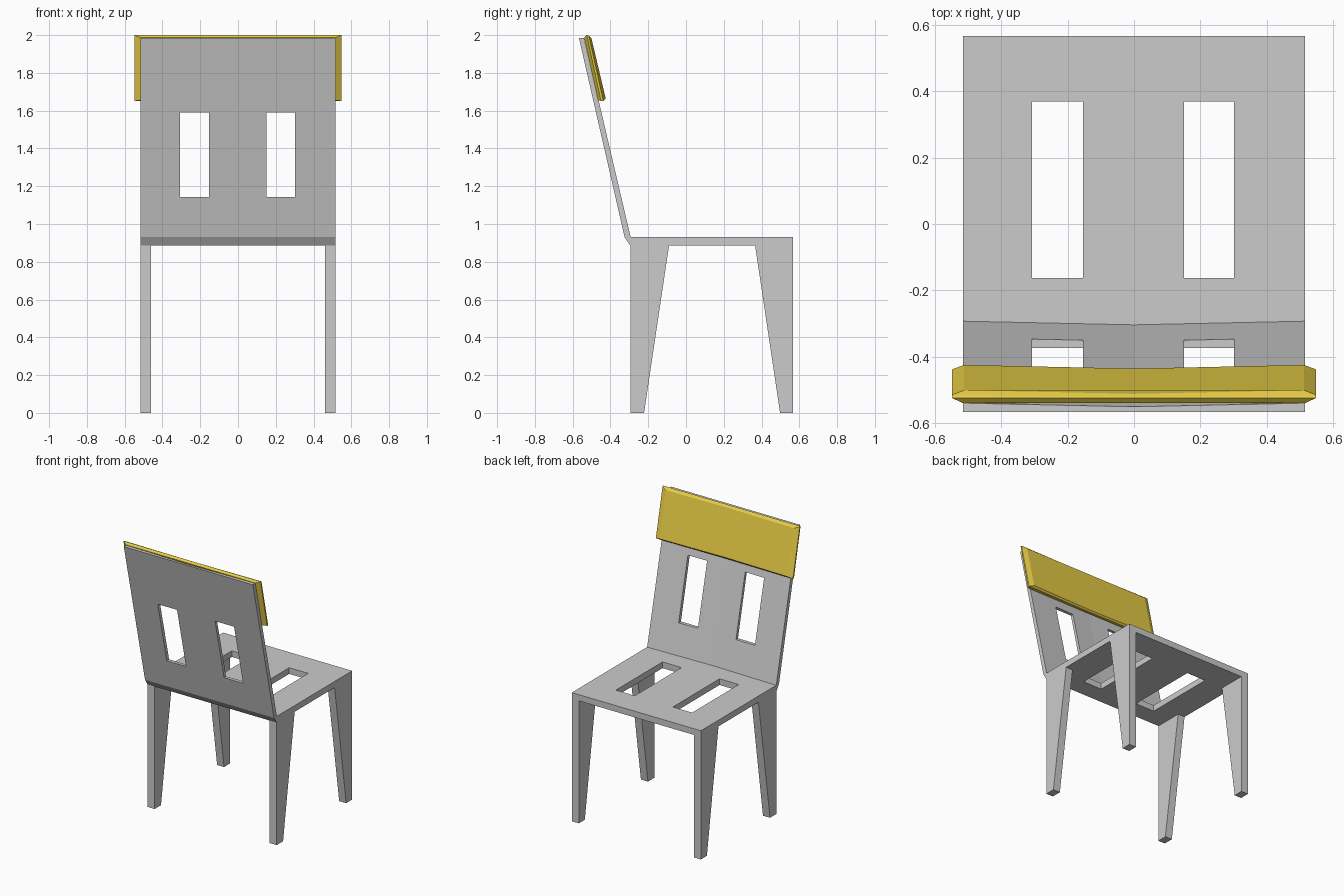
import bpy, bmesh

if "Cube" in bpy.data.objects:
    bpy.data.objects.remove(bpy.data.objects["Cube"])


def make_object(name, bm):
    bmesh.ops.recalc_face_normals(bm, faces=bm.faces)
    mesh = bpy.data.meshes.new(name)
    bm.to_mesh(mesh)
    bm.free()
    obj = bpy.data.objects.new(name, mesh)
    bpy.context.collection.objects.link(obj)
    return obj


def loft(name, rings):
    """Skin equal-length point rings and cap both ends."""
    bm = bmesh.new()
    loops = [[bm.verts.new(p) for p in ring] for ring in rings]
    n = len(loops[0])
    for a, b in zip(loops, loops[1:]):
        for i in range(n):
            j = (i + 1) % n
            bm.faces.new((a[i], a[j], b[j], b[i]))
    bm.faces.new(loops[0])
    bm.faces.new(loops[-1])
    return make_object(name, bm)


def box_rings(x0, x1, y0, y1, z0, z1):
    return [[(x0, y0, z), (x1, y0, z), (x1, y1, z), (x0, y1, z)] for z in (z0, z1)]


HALF = 0.516


# Seat and leaning back as one bent sheet; its inner face dips slightly at the middle
def sheet_section(x, dip):
    profile = [(0.567, 0.885), (0.567, 0.93), (-0.293 - dip, 0.93),
               (-0.54 - dip, 1.985), (-0.567, 1.985), (-0.325, 0.93), (-0.295, 0.885)]
    return [(x, y, z) for y, z in profile]


shell = loft("seat_and_back", [sheet_section(-HALF, 0), sheet_section(0, 0.011),
                               sheet_section(HALF, 0)])

# Slots through the seat and the back
for x0, x1 in ((-0.308, -0.154), (0.15, 0.302)):
    for y0, y1, z0, z1 in ((-0.163, 0.37, 0.8, 1.0), (-0.7, -0.2, 1.142, 1.59)):
        cutter = loft("slot_cutter", box_rings(x0, x1, y0, y1, z0, z1))
        cutter.hide_render = True
        mod = shell.modifiers.new("slot", 'BOOLEAN')
        mod.operation = 'DIFFERENCE'
        mod.solver = 'EXACT'
        mod.object = cutter
        bpy.context.view_layer.objects.active = shell
        bpy.ops.object.modifier_apply(modifier=mod.name)
        bpy.data.objects.remove(cutter)

# Tapered legs, straight on the outside and slanted toward each other
for side, s in (("left", -1), ("right", 1)):
    for name, outer, foot, top in (("back_leg", -0.295, -0.222, -0.09),
                                   ("front_leg", 0.567, 0.498, 0.366)):
        rings = [[(s * x, outer, 0), (s * x, foot, 0), (s * x, top, 0.885), (s * x, outer, 0.885)]
                 for x in (0.46, HALF)]
        loft(f"{name}_{side}", rings)


# Chamfered gold headrest, layered from its back face to its front face
def headrest_layer(w, y_top, z_top, y_bot, z_bot, dip):
    return [(-w, y_bot, z_bot), (0, y_bot - dip, z_bot), (w, y_bot, z_bot),
            (w, y_top, z_top), (0, y_top - dip, z_top), (-w, y_top, z_top)]


headrest = loft("headrest", [
    headrest_layer(0.518, -0.539, 1.987, -0.465, 1.654, 0),
    headrest_layer(0.548, -0.525, 2.0, -0.450, 1.652, 0),
    headrest_layer(0.548, -0.515, 1.998, -0.438, 1.652, 0.006),
    headrest_layer(0.512, -0.501, 1.985, -0.425, 1.664, 0.011),
])
gold = bpy.data.materials.new("gold")
gold.diffuse_color = (0.8, 0.61, 0.06, 1)
gold.use_nodes = True
gold.node_tree.nodes["Principled BSDF"].inputs["Base Color"].default_value = gold.diffuse_color
headrest.data.materials.append(gold)
